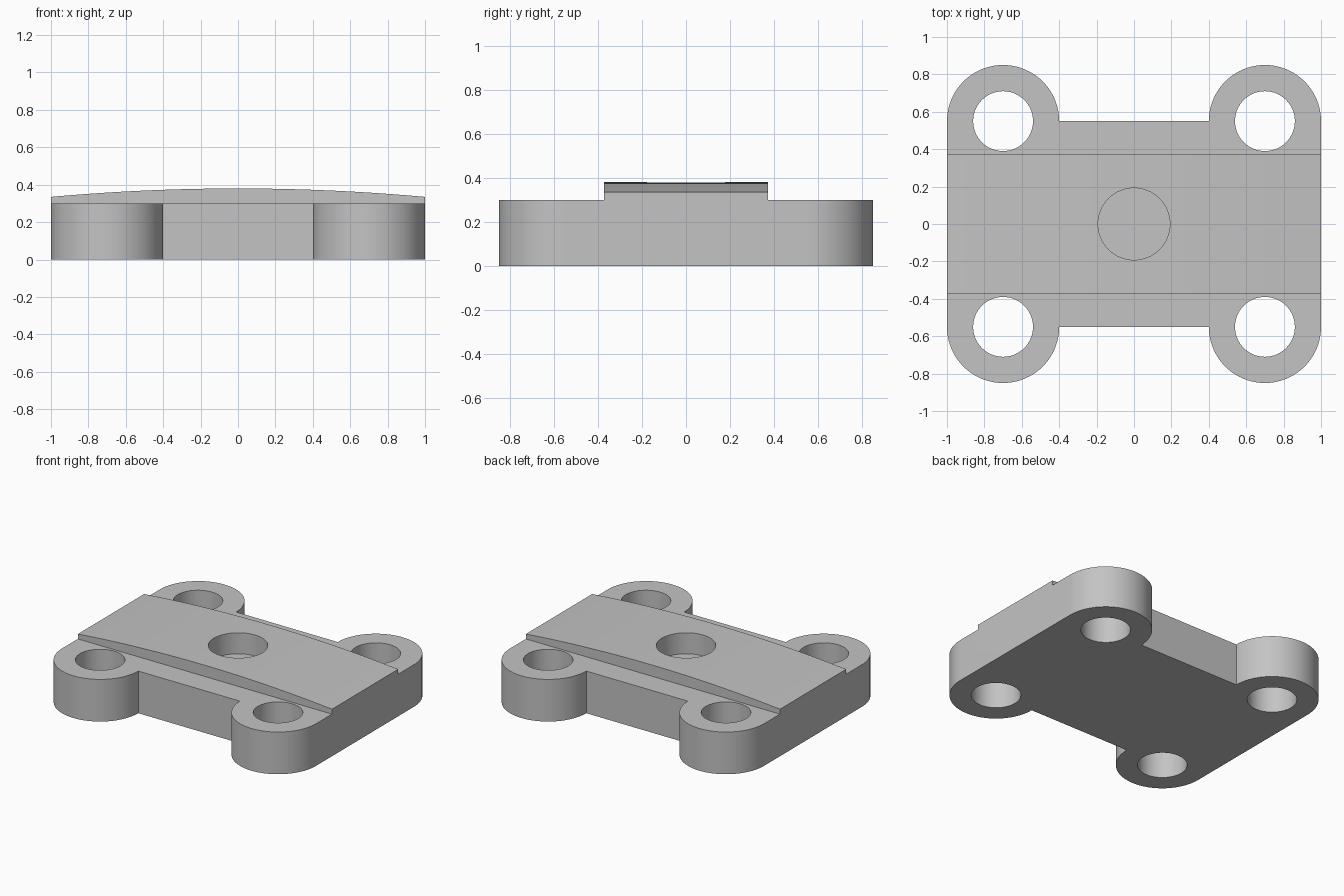
import bpy, bmesh
from math import sin, cos, pi, radians, sqrt
from mathutils import Vector

if "Cube" in bpy.data.objects:
    bpy.data.objects.remove(bpy.data.objects["Cube"])

PLATE_TOP, CROWN_TOP, CROWN_EDGE = 0.30, 0.38, 0.335
LUG_X, LUG_Y, LUG_R, HOLE_R = 0.7, 0.55, 0.3, 0.16
CROWN_HALF = 0.372
POCKET_R, POCKET_FLOOR = 0.192, 0.23

grey = bpy.data.materials.new("plain grey")
grey.use_nodes = True
colour = (0.55, 0.55, 0.55, 1)
grey.diffuse_color = colour
grey.node_tree.nodes["Principled BSDF"].inputs["Base Color"].default_value = colour


def arc(cx, cy, r, start, end, steps):
    angles = [radians(start + (end - start) * i / steps) for i in range(steps + 1)]
    return [(cx + r * cos(a), cy + r * sin(a)) for a in angles]


def prism(name, points, direction):
    """Extrude a closed outline into a solid."""
    bm = bmesh.new()
    face = bm.faces.new([bm.verts.new(p) for p in points])
    grown = bmesh.ops.extrude_face_region(bm, geom=[face])
    verts = [g for g in grown["geom"] if isinstance(g, bmesh.types.BMVert)]
    bmesh.ops.translate(bm, verts=verts, vec=Vector(direction))
    bmesh.ops.recalc_face_normals(bm, faces=bm.faces)
    mesh = bpy.data.meshes.new(name)
    bm.to_mesh(mesh)
    bm.free()
    mesh.materials.append(grey)
    obj = bpy.data.objects.new(name, mesh)
    bpy.context.collection.objects.link(obj)
    return obj


def combine(target, other, operation):
    mod = target.modifiers.new(other.name, "BOOLEAN")
    mod.operation, mod.solver, mod.object = operation, "EXACT", other
    bpy.context.view_layer.objects.active = target
    bpy.ops.object.modifier_apply(modifier=mod.name)
    bpy.data.objects.remove(other)


def drill(target, x, y, r, bottom):
    ring = arc(x, y, r, 0, 360, 64)[:-1]
    cutter = prism("hole_cutter", [(px, py, bottom) for px, py in ring], (0, 0, 1))
    cutter.hide_render = True
    combine(target, cutter, "DIFFERENCE")


# Plate outline with a round lug at each corner
outline = []
for sx, sy, start in ((1, 1, 0), (-1, 1, 0), (-1, -1, 180), (1, -1, 180)):
    outline += arc(sx * LUG_X, sy * LUG_Y, LUG_R, start, start + 180, 40)
plate = prism("mounting_plate", [(x, y, 0) for x, y in outline], (0, 0, PLATE_TOP))

# Raised band with a gently arched top
rise = CROWN_TOP - CROWN_EDGE
radius = (1 + rise * rise) / (2 * rise)
steps = 32
profile = [(-1, 0.2), (1, 0.2)]
for i in range(steps + 1):
    x = 1 - 2 * i / steps
    profile.append((x, CROWN_TOP - radius + sqrt(radius * radius - x * x)))
crown = prism("arched_band", [(x, -CROWN_HALF, z) for x, z in profile],
              (0, 2 * CROWN_HALF, 0))
combine(plate, crown, "UNION")

# Bolt holes through the lugs and a blind pocket in the middle
for sx in (-1, 1):
    for sy in (-1, 1):
        drill(plate, sx * LUG_X, sy * LUG_Y, HOLE_R, -0.2)
drill(plate, 0, 0, POCKET_R, POCKET_FLOOR)

# Smooth the round walls, keep the machined edges crisp
bpy.ops.object.select_all(action="DESELECT")
plate.select_set(True)
bpy.context.view_layer.objects.active = plate
bpy.ops.object.shade_smooth_by_angle(angle=radians(15))
